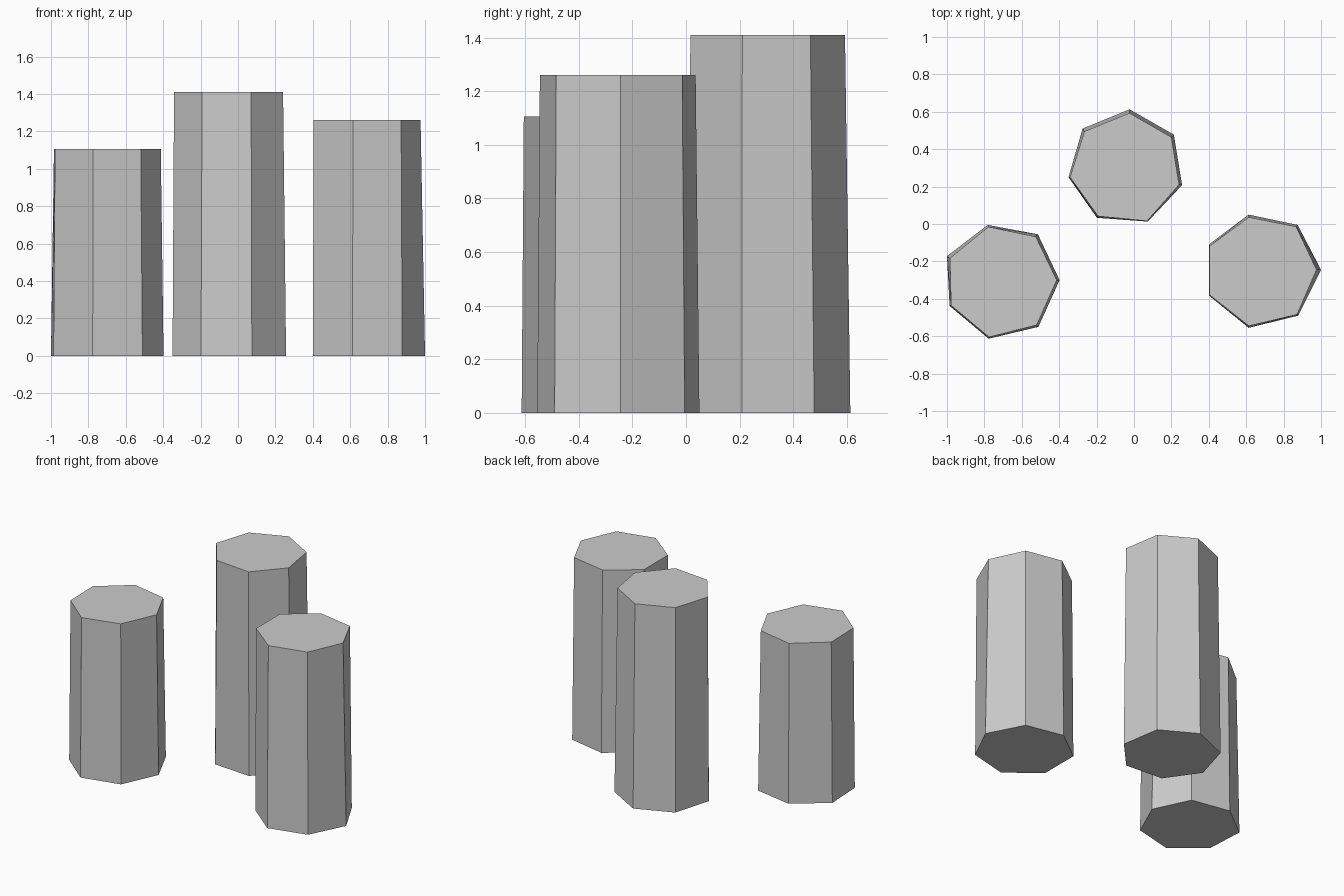
import bpy
import bmesh


def column(name, height, base, top):
    """Slightly tapered, irregular seven-sided column standing on the ground."""
    bm = bmesh.new()
    lower = [bm.verts.new((x, y, 0)) for x, y in base]
    upper = [bm.verts.new((x, y, height)) for x, y in top]
    n = len(base)
    bm.faces.new(lower)
    bm.faces.new(upper)
    for i in range(n):
        j = (i + 1) % n
        bm.faces.new((lower[i], lower[j], upper[j], upper[i]))
    bmesh.ops.recalc_face_normals(bm, faces=bm.faces[:])
    mesh = bpy.data.meshes.new(name)
    bm.to_mesh(mesh)
    bm.free()
    bpy.context.collection.objects.link(bpy.data.objects.new(name, mesh))


# Short column on the left
column("short_column", 1.105,
       [(-0.398, -0.30), (-0.514, -0.055), (-0.782, -0.005), (-1.0, -0.172),
        (-0.986, -0.438), (-0.777, -0.613), (-0.511, -0.55)],
       [(-0.413, -0.30), (-0.525, -0.068), (-0.778, -0.015), (-0.984, -0.183),
        (-0.978, -0.435), (-0.775, -0.605), (-0.52, -0.54)])

# Tall column at the back
column("tall_column", 1.41,
       [(-0.024, 0.613), (0.213, 0.478), (0.257, 0.208), (0.074, 0.013),
        (-0.198, 0.033), (-0.35, 0.25), (-0.275, 0.51)],
       [(-0.024, 0.593), (0.20, 0.464), (0.241, 0.21), (0.07, 0.016),
        (-0.192, 0.042), (-0.342, 0.25), (-0.265, 0.495)])

# Medium column on the right
column("medium_column", 1.26,
       [(1.0, -0.245), (0.875, -0.005), (0.613, 0.05), (0.40, -0.11),
        (0.40, -0.382), (0.613, -0.555), (0.878, -0.49)],
       [(0.976, -0.245), (0.867, -0.014), (0.614, 0.036), (0.405, -0.117),
        (0.405, -0.38), (0.614, -0.545), (0.872, -0.484)])
